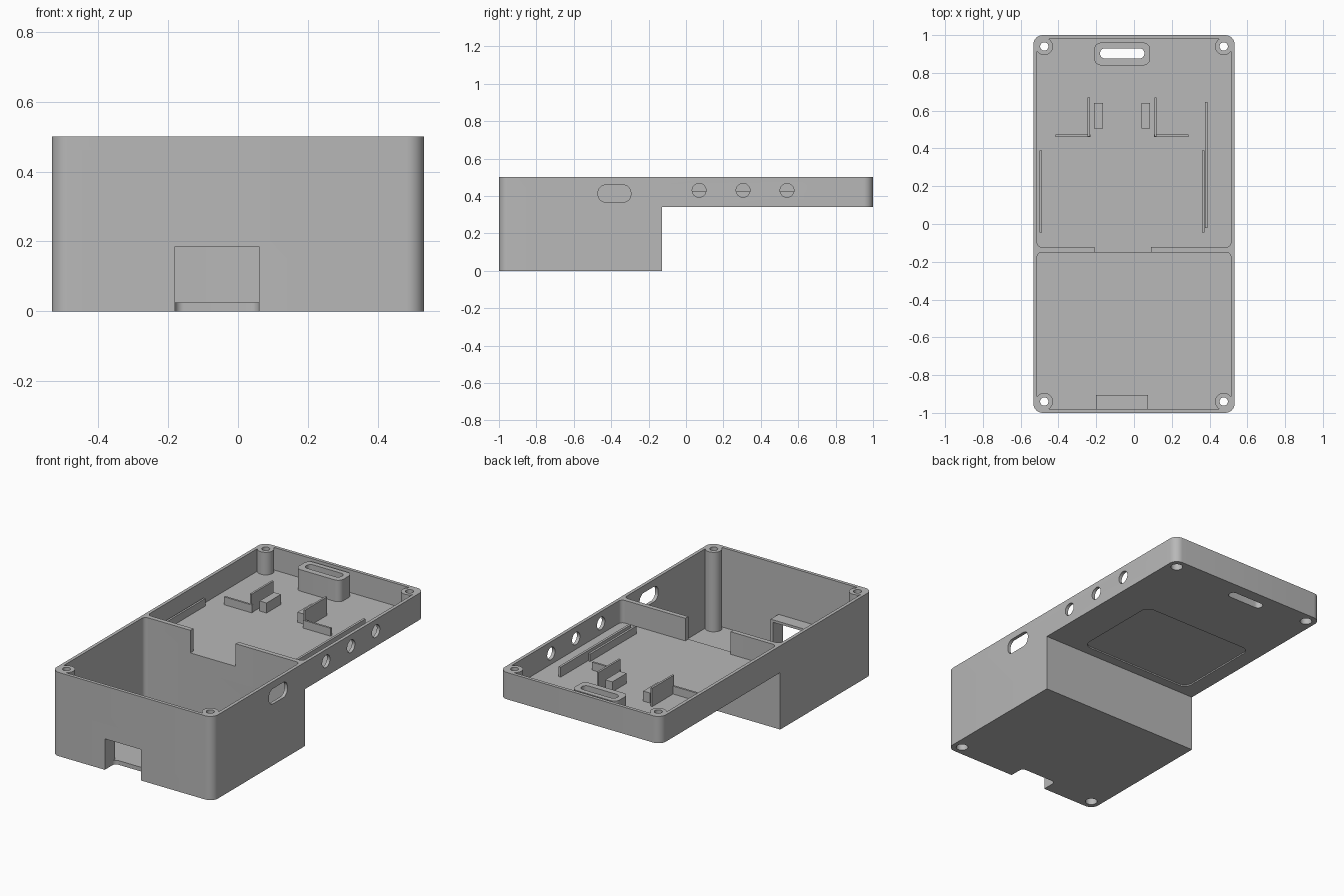
import bpy, bmesh, math

cube = bpy.data.objects.get("Cube")
if cube:
    bpy.data.objects.remove(cube, do_unlink=True)

grey = bpy.data.materials.new("plain_grey")
grey.use_nodes = True
COLOR = (0.48, 0.48, 0.48, 1)
grey.diffuse_color = COLOR
grey.node_tree.nodes["Principled BSDF"].inputs["Base Color"].default_value = COLOR


def prism(name, a, b, c, r=0.0, axis="Z", steps=8):
    """Rounded rectangle with ranges a and b, extruded over range c along an axis."""
    pts = []
    corners = [(a[1], b[1], -1, -1), (a[0], b[1], 1, -1),
               (a[0], b[0], 1, 1), (a[1], b[0], -1, 1)]
    for q, (u, v, su, sv) in enumerate(corners):
        for k in range(steps + 1 if r else 1):
            t = math.pi / 2 * (q + k / steps)
            p = (u + su * r + r * math.cos(t), v + sv * r + r * math.sin(t))
            if all(math.dist(p, o) > 1e-5 for o in pts):
                pts.append(p)

    def place(u, v, w):
        return (u, v, w) if axis == "Z" else (w, u, v)

    bm = bmesh.new()
    low = [bm.verts.new(place(u, v, c[0])) for u, v in pts]
    high = [bm.verts.new(place(u, v, c[1])) for u, v in pts]
    bm.faces.new(low[::-1])
    bm.faces.new(high)
    for i in range(len(pts)):
        j = (i + 1) % len(pts)
        bm.faces.new((low[i], low[j], high[j], high[i]))
    bmesh.ops.recalc_face_normals(bm, faces=bm.faces)
    mesh = bpy.data.meshes.new(name)
    bm.to_mesh(mesh)
    bm.free()
    mesh.materials.append(grey)
    obj = bpy.data.objects.new(name, mesh)
    bpy.context.collection.objects.link(obj)
    return obj


def cylinder(name, u, v, r, c, axis="Z"):
    return prism(name, (u - r, u + r), (v - r, v + r), c, r, axis)


def combine(target, tool, operation):
    mod = target.modifiers.new("combine", "BOOLEAN")
    mod.operation = operation
    mod.solver = "EXACT"
    mod.object = tool
    bpy.context.view_layer.objects.active = target
    bpy.ops.object.modifier_apply(modifier=mod.name)
    bpy.data.objects.remove(tool, do_unlink=True)


W, TOP, DECK, FLOOR = 0.533, 0.5, 0.34, 0.365
INNER = (-0.513, 0.513)

# Outer shell: deep front tub and shallow rear tray
shell = prism("enclosure_shell", (-W, W), (-1, 1), (0, TOP), 0.05)


def cut(*args, **kw):
    combine(shell, prism("cutter", *args, **kw), "DIFFERENCE")


def add(*args, **kw):
    combine(shell, prism("addition", *args, **kw), "UNION")


cut((-1, 1), (-0.128, 1.2), (-0.2, DECK))
cut(INNER, (-0.98, -0.15), (0.025, 0.7), r=0.025)
cut(INNER, (-0.122, 0.98), (FLOOR, 0.7), r=0.025)

# Gap in the dividing wall
cut((-0.21, 0.09), (-0.17, -0.1), (FLOOR, 0.7))

# Front port with inner hood and floor notch
add((-0.2, 0.075), (-0.99, -0.905), (0.01, 0.2))
cut((-0.18, 0.06), (-1.2, -0.88), (0.025, 0.185))
cut((-0.18, 0.06), (-1.2, -0.905), (-0.1, 0.04), r=0.025)

# Strap slot housing at the rear
add((-0.21, 0.085), (0.84, 0.96), (0.35, 0.493), r=0.035)
cut((-0.18, 0.055), (0.876, 0.93), (0.2, 0.7), r=0.026)

# Corner screw posts with bores and countersunk undersides
for x in (-0.475, 0.475):
    for y, base in ((-0.94, 0.0), (0.94, DECK)):
        combine(shell, cylinder("post", x, y, 0.046, (base + 0.01, TOP)), "UNION")
        combine(shell, cylinder("bore", x, y, 0.022, (base - 0.1, 0.7)), "DIFFERENCE")
        combine(shell, cylinder("sink", x, y, 0.033, (base - 0.1, base + 0.06)), "DIFFERENCE")

# Openings in the left wall
cut((-0.47, -0.295), (0.367, 0.458), (0.48, 0.6), r=0.04, axis="X")
for y in (0.07, 0.305, 0.54):
    combine(shell, cylinder("button_hole", y, 0.43, 0.037, (0.48, 0.6), "X"), "DIFFERENCE")

# Shallow label recess under the tray
cut((-0.44, 0.31), (-0.07, 0.485), (0.2, DECK + 0.008), r=0.05)

# Ribs, brackets and blocks standing on the tray floor
Z0 = FLOOR - 0.005
prism("right_rib", (-0.5, -0.488), (-0.045, 0.39), (Z0, 0.41))
prism("left_inner_rib", (0.36, 0.372), (-0.045, 0.39), (Z0, 0.41))
prism("left_outer_rib", (0.376, 0.39), (-0.02, 0.645), (Z0, 0.425))
for side, s in (("left", 1), ("right", -1)):
    mid = -0.063

    def span(p, q):
        return tuple(sorted((mid + s * p, mid + s * q)))

    prism(side + "_bracket_upright", span(0.171, 0.183), (0.463, 0.67), (Z0, 0.475))
    prism(side + "_bracket_foot", span(0.168, 0.352), (0.461, 0.473), (Z0, 0.412))
    prism(side + "_support_block", span(0.102, 0.148), (0.505, 0.64), (Z0, 0.425))

# Smooth the rounded walls and keep the edges crisp
bpy.ops.object.select_all(action="DESELECT")
shell.select_set(True)
bpy.context.view_layer.objects.active = shell
bpy.ops.object.shade_smooth_by_angle(angle=math.radians(30))
